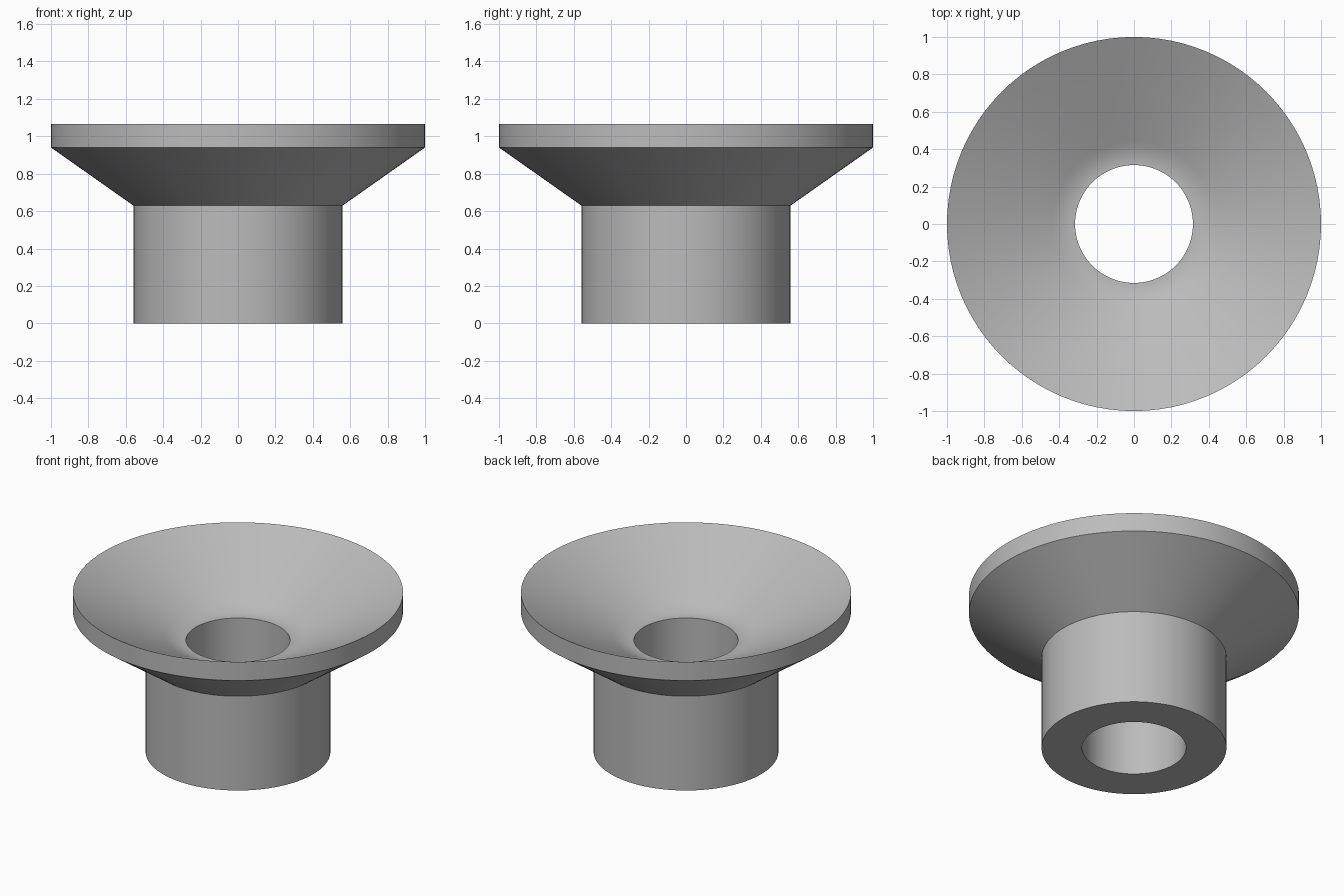
import bpy
import bmesh
from math import cos, sin, pi, radians

SEGMENTS = 96

cube = bpy.data.objects.get("Cube")
if cube:
    bpy.data.objects.remove(cube, do_unlink=True)


def make_material(name, color):
    mat = bpy.data.materials.new(name)
    mat.use_nodes = True
    mat.diffuse_color = color
    mat.node_tree.nodes["Principled BSDF"].inputs["Base Color"].default_value = color
    return mat


def lathe(name, profile, material):
    """Spin a closed (radius, height) profile around z."""
    bm = bmesh.new()
    rings = []
    for r, z in profile:
        rings.append([bm.verts.new((r * cos(2 * pi * i / SEGMENTS),
                                    r * sin(2 * pi * i / SEGMENTS), z))
                      for i in range(SEGMENTS)])
    for a, b in zip(rings, rings[1:] + rings[:1]):
        for i in range(SEGMENTS):
            j = (i + 1) % SEGMENTS
            bm.faces.new((a[i], a[j], b[j], b[i]))
    bmesh.ops.recalc_face_normals(bm, faces=bm.faces)
    mesh = bpy.data.meshes.new(name)
    bm.to_mesh(mesh)
    bm.free()
    mesh.materials.append(material)
    obj = bpy.data.objects.new(name, mesh)
    bpy.context.collection.objects.link(obj)
    bpy.ops.object.select_all(action="DESELECT")
    obj.select_set(True)
    bpy.context.view_layer.objects.active = obj
    bpy.ops.object.shade_smooth_by_angle(angle=radians(25))
    return obj


grey = make_material("plain grey", (0.5, 0.5, 0.5, 1))

# Outer wall: sleeve, flared underside and rim band
outer = [(0.315, 0), (0.56, 0), (0.56, 0.63), (1, 0.94), (1, 1.065)]

# Conical dish that eases to level at the edge of the bore
start, corner, end = (0.44, 0.78), (0.37, 0.745), (0.315, 0.745)
dish = []
for k in range(7):
    t = k / 6
    dish.append(tuple((1 - t) ** 2 * s + 2 * t * (1 - t) * c + t * t * e
                      for s, c, e in zip(start, corner, end)))

lathe("flared_bushing", outer + dish, grey)
